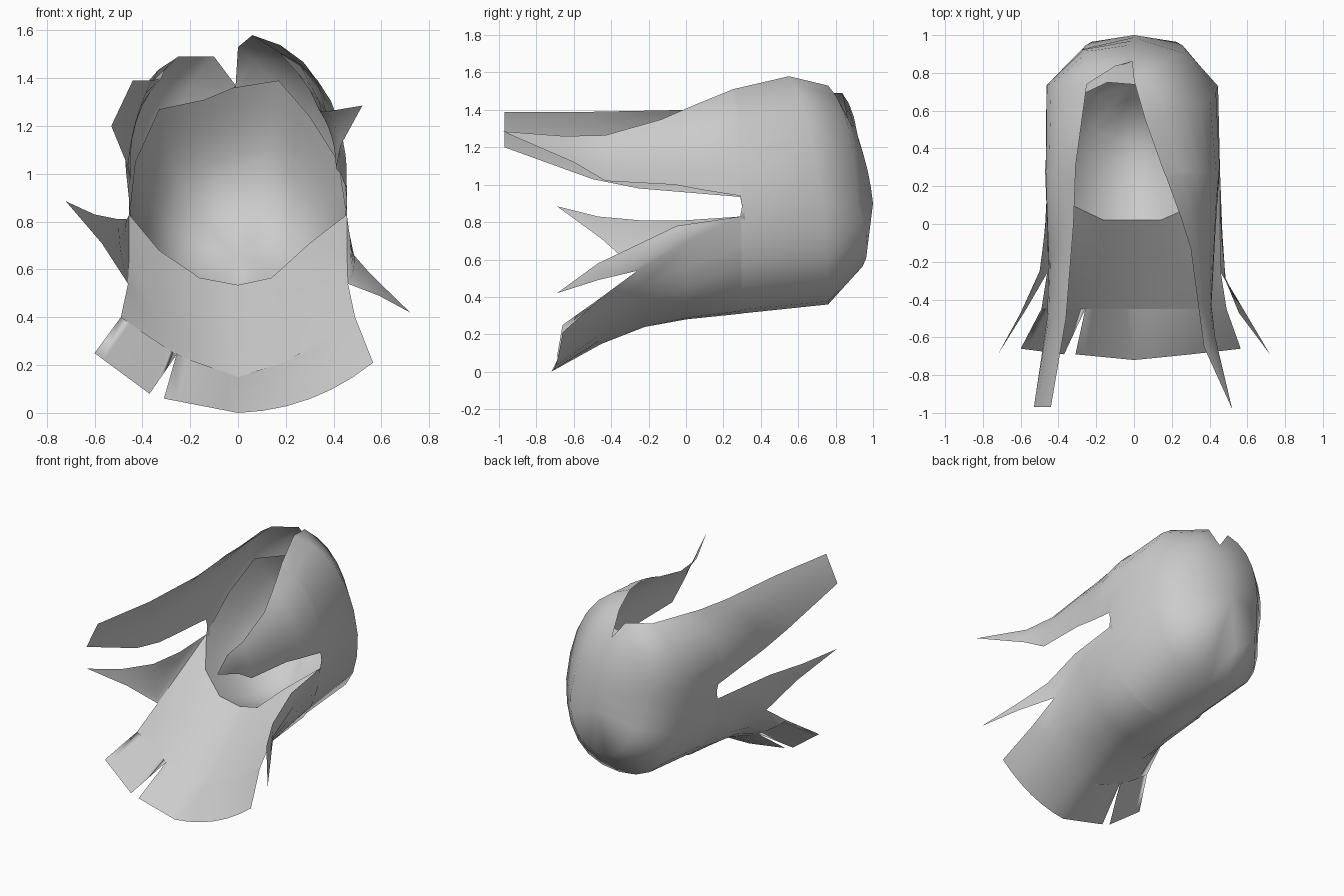
import bpy, bmesh
from mathutils import Vector as V

if "Cube" in bpy.data.objects:
    bpy.data.objects.remove(bpy.data.objects["Cube"])


def arc(a, b, bulge, n=6):
    """Points from a to b, bowed away from the core of the shell."""
    a, b = V(a), V(b)
    m = (a + b) / 2
    d = m - V((0, min(m.y, .72), .9))
    m += d.normalized() * bulge
    c = 2 * m - (a + b) / 2
    return [a * (1 - t) ** 2 + c * 2 * t * (1 - t) + b * t * t
            for t in [i / n for i in range(n + 1)]]


def add_rows(bm, rows, closed=False):
    vs = [[bm.verts.new(p) for p in r] for r in rows]
    n = len(rows[0])
    for r0, r1 in zip(vs, vs[1:]):
        for j in range(n if closed else n - 1):
            k = (j + 1) % n
            bm.faces.new((r0[j], r0[k], r1[k], r1[j]))


def loft(bm, A, B, bulges):
    add_rows(bm, [arc(a, b, w) for a, b, w in zip(A, B, bulges)])


def finish(bm, name):
    bmesh.ops.remove_doubles(bm, verts=bm.verts, dist=.002)
    bmesh.ops.dissolve_degenerate(bm, edges=bm.edges, dist=.0005)
    bmesh.ops.recalc_face_normals(bm, faces=bm.faces)
    for f in bm.faces:
        f.smooth = True
    me = bpy.data.meshes.new(name)
    bm.to_mesh(me)
    bm.free()
    ob = bpy.data.objects.new(name, me)
    bpy.context.collection.objects.link(ob)


def flip(pts):
    return [(-x, y, z) for x, y, z in pts]


bm = bmesh.new()
# Back of the shell at mid height, shared by the upper and lower panels
back = [(0, 1, .9), (.28, .915, .9), (.445, .73, .9), (.455, .3, .885)]

# Right upper lock: parting edge, lower edge
top_r = [(-.01, .86, 1.37), (0, .76, 1.53), (.06, .55, 1.58), (.16, .27, 1.515), (.17, .25, 1.51),
         (.25, .03, 1.42), (.3, -.13, 1.35), (.34, -.43, 1.265), (.37, -.65, 1.26), (.52, -.98, 1.285)]
low_r = back + [(.455, .29, .94), (.44, .1, .97), (.43, -.06, 1), (.41, -.43, 1.02),
                (.43, -.6, 1.12), (.52, -.98, 1.285)]
loft(bm, top_r, low_r, [.03, .1, .16, .12, .11, .06, .04, .02, .01, 0])

# Left upper lock
top_l = [(-.01, .86, 1.37), (-.1, .835, 1.49), (-.25, .74, 1.49), (-.31, .3, 1.435),
         (-.31, .27, 1.43), (-.32, 0, 1.4), (-.36, -.5, 1.39), (-.44, -.97, 1.39)]
low_l = flip(back) + [(-.46, .29, .935), (-.45, -.25, .98), (-.46, -.5, 1.03), (-.53, -.97, 1.2)]
loft(bm, top_l, low_l, [.03, .1, .12, .08, .08, .05, .02, 0])

# Lower back and neck flap
side = back + [(.455, .29, .83), (.455, 0, .68), (.46, -.26, .54), (.49, -.45, .4), (.565, -.66, .21)]
mid = [(0, 1, .9), (0, .91, .53), (0, .76, .36), (0, .3, .312), (0, .29, .31), (0, 0, .28),
       (0, -.22, .24), (0, -.45, .15), (0, -.72, 0)]
bulge = [0, .09, .17, .17, .16, .12, .07, .035, .05]
loft(bm, side, mid, bulge)
left = flip(side)
loft(bm, left[:8], mid[:8], bulge)

# Torn notch in the left of the flap
arc_l = arc(left[7], mid[7], bulge[7])
notch = arc_l[3]
loft(bm, [left[7], (-.6, -.66, .25)], [notch, (-.37, -.69, .08)], [0, 0])
loft(bm, [notch, (-.31, -.69, .06)], [mid[7], mid[8]], [0, 0])

# Side spikes
spike_r = [(.455, .29, .83), (.46, -.05, .78), (.485, -.3, .66), (.555, -.47, .58), (.72, -.69, .42)]
loft(bm, spike_r, side[4:7] + [(.59, -.47, .49), (.72, -.69, .42)], [0, .01, .01, 0, 0])
spike_l = [(-.455, .29, .83), (-.465, 0, .81), (-.5, -.25, .81), (-.6, -.47, .83), (-.72, -.69, .885)]
loft(bm, spike_l, left[4:7] + [(-.57, -.45, .71), (-.72, -.69, .885)], [0, .01, .01, 0, 0])
finish(bm, "outer_shell")

# Folded crease at the parting
bm = bmesh.new()
bm.faces.new([bm.verts.new(p) for p in [(-.01, .86, 1.37), (-.065, .84, 1.28), (-.02, .97, 1.03)]])
finish(bm, "parting_fold")

# Inner front of the neck flap, from the bowl rim to the torn hem, meeting the shell at the sides
rim = [(-.455, .29, .83), (-.33, .1, .68), (-.16, .02, .565), (0, .02, .535),
       (.14, .02, .565), (.3, .09, .71), (.455, .29, .83)]
arc_r = arc(side[7], mid[7], bulge[7])
foot = arc_l[::2] + arc_r[-3::-2]
bm = bmesh.new()
rows = [[V(p).lerp(q, t) for p, q in zip(rim, foot)] for t in (0, .37, .74, 1)]
for row, l, r in zip(rows, left[4:8], side[4:8]):
    row[0], row[-1] = V(l), V(r)
add_rows(bm, rows)
finish(bm, "inner_flap")

# Bowl lining
loop = [V(p) for p in rim + [(.42, .5, 1.05), (.3, .67, 1.24), (.17, .73, 1.39), (-.02, .74, 1.36),
                            (-.14, .75, 1.31), (-.33, .66, 1.27), (-.43, .5, 1.05)]]
centre = sum(loop, V()) / len(loop)
push = V((0, .75, -.65)) * .46
rows = [[centre.lerp(p, s) + push * (1 - s ** 4) for p in loop]
        for s in (1, .95, .88, .78, .62, .4, .2, 0)]
bm = bmesh.new()
add_rows(bm, rows, closed=True)
finish(bm, "inner_lining")
